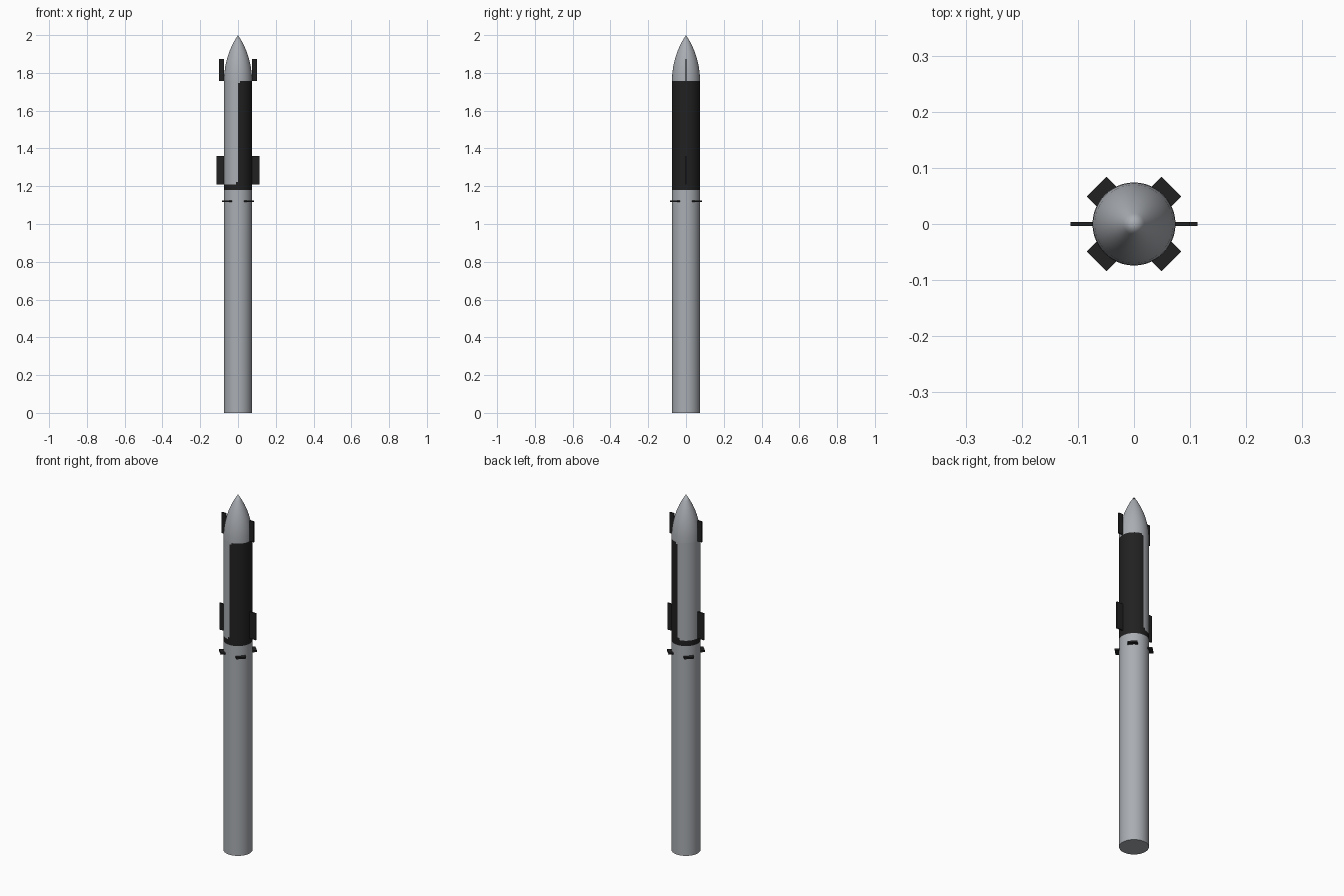
import bpy, bmesh, math
from mathutils import Matrix

if "Cube" in bpy.data.objects:
    bpy.data.objects.remove(bpy.data.objects["Cube"])

RADIUS, SIDES, NOSE_BASE, NOSE_LEN = 0.074, 48, 1.76, 0.24


def material(name, colour):
    mat = bpy.data.materials.new(name)
    mat.use_nodes = True
    mat.diffuse_color = (*colour, 1)
    mat.node_tree.nodes["Principled BSDF"].inputs["Base Color"].default_value = (*colour, 1)
    return mat


STEEL = material("steel_grey", (0.40, 0.42, 0.45))
BLACK = material("tile_black", (0.015, 0.015, 0.015))


def finish(name, bm, mats, smooth=False):
    bmesh.ops.recalc_face_normals(bm, faces=bm.faces)
    mesh = bpy.data.meshes.new(name)
    bm.to_mesh(mesh)
    bm.free()
    for mat in mats:
        mesh.materials.append(mat)
    obj = bpy.data.objects.new(name, mesh)
    bpy.context.collection.objects.link(obj)
    if smooth:
        bpy.ops.object.select_all(action="DESELECT")
        obj.select_set(True)
        bpy.context.view_layer.objects.active = obj
        bpy.ops.object.shade_smooth_by_angle(angle=math.radians(30))
    return obj


def lathe(name, profile, mats, is_dark=lambda c: False):
    """Revolve (radius, height) points and colour the faces by a rule."""
    bm = bmesh.new()
    verts = [bm.verts.new((r, 0, z)) for r, z in profile]
    edges = [bm.edges.new(pair) for pair in zip(verts, verts[1:])]
    bmesh.ops.spin(bm, geom=verts + edges, cent=(0, 0, 0), axis=(0, 0, 1),
                   angle=math.tau, steps=SIDES, use_merge=True)
    bmesh.ops.remove_doubles(bm, verts=bm.verts, dist=1e-5)
    for face in bm.faces:
        face.material_index = int(is_dark(face.calc_center_median()))
    return finish(name, bm, mats, True)


def plate(name, inner, outer, width, bottom, top, angle):
    """A box that sticks out from the hull at the given angle."""
    bm = bmesh.new()
    size = Matrix.Diagonal((outer - inner, width, top - bottom, 1))
    place = Matrix.Translation(((inner + outer) / 2, 0, (bottom + top) / 2))
    bmesh.ops.create_cube(bm, size=1, matrix=Matrix.Rotation(angle, 4, "Z") @ place @ size)
    return finish(name, bm, [BLACK])


# Lower stage
lathe("booster", [(0, 0), (RADIUS, 0), (RADIUS, 1.18), (0, 1.18)], [STEEL])


# Upper stage: black skirt and heat shield on one half, with notched corners
def shielded(c):
    beside_seam = abs(c.x) < RADIUS * math.tau / SIDES
    if c.z < 1.21:
        return True
    if c.z < 1.222:
        return c.x > 0 or beside_seam
    if c.z > 1.747:
        return c.x > 0 and not beside_seam and c.z < 1.756
    return c.x > 0


lathe("upper_stage", [(RADIUS, z) for z in (1.18, 1.21, 1.222, 1.747, 1.756, NOSE_BASE)],
      [STEEL, BLACK], shielded)

# Pointed nose with a circular-arc profile
arc = (RADIUS ** 2 + NOSE_LEN ** 2) / (2 * RADIUS)
nose = []
for i in range(9):
    h = NOSE_LEN * i / 8
    nose.append((max(0, math.sqrt(arc ** 2 - h ** 2) - arc + RADIUS), NOSE_BASE + h))
lathe("nose", nose, [STEEL])

# Side flaps
for side, angle in (("left", 0), ("right", math.pi)):
    plate(f"{side}_rear_flap", 0.07, 0.113, 0.007, 1.21, 1.36, angle)
    plate(f"{side}_front_flap", 0.073, 0.1, 0.007, 1.757, 1.873, angle)

# Four steering fins around the top of the booster
for i in range(4):
    plate(f"steering_fin_{i + 1}", 0.066, 0.094, 0.05, 1.116, 1.125, math.pi / 4 + i * math.pi / 2)
